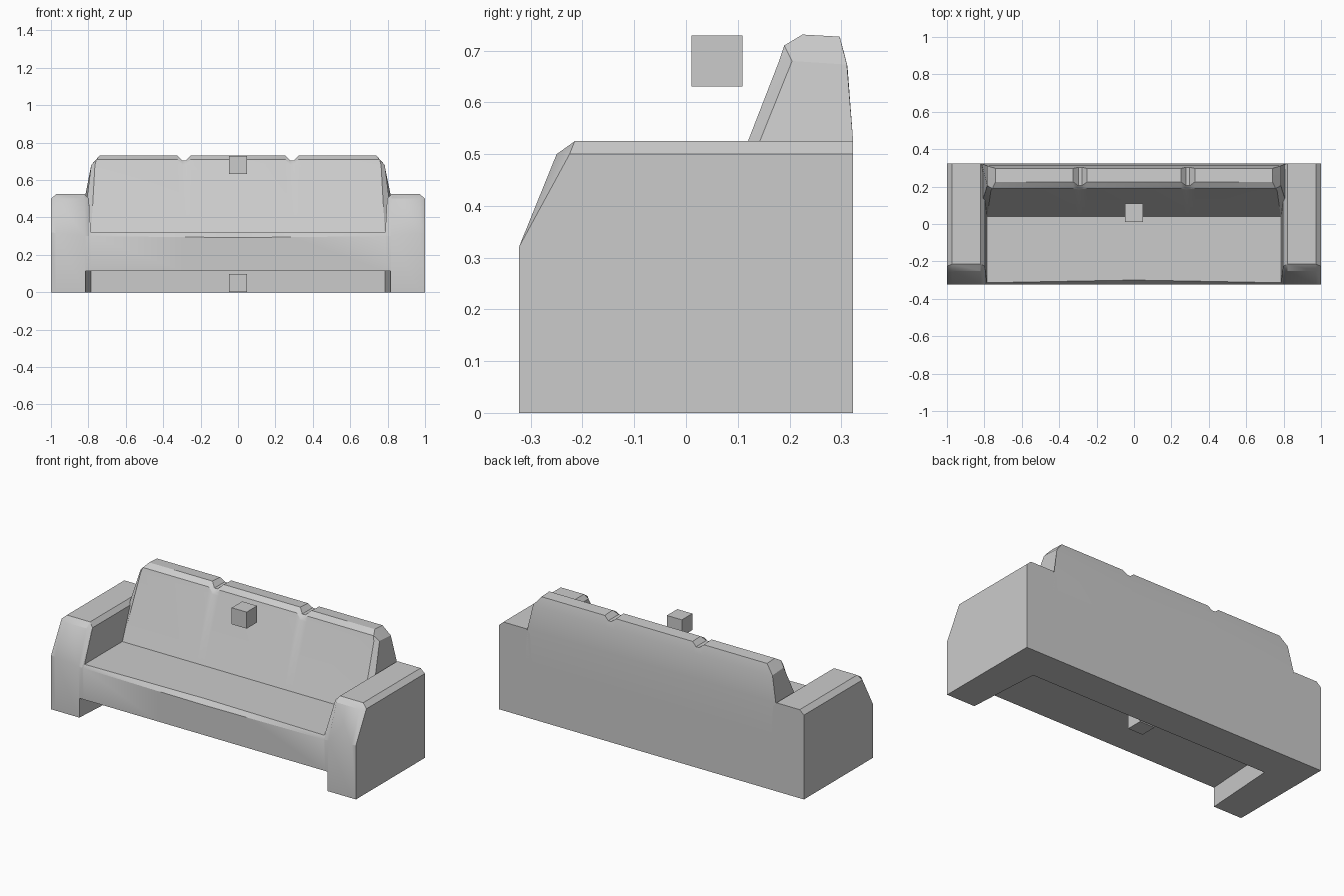
import bpy, bmesh, math

if "Cube" in bpy.data.objects:
    bpy.data.objects.remove(bpy.data.objects["Cube"])


def loft(name, loops):
    """Skin a row of equal-length closed point loops and cap both ends."""
    bm = bmesh.new()
    rows = [[bm.verts.new(p) for p in loop] for loop in loops]
    n = len(rows[0])
    for a, b in zip(rows, rows[1:]):
        for i in range(n):
            j = (i + 1) % n
            bm.faces.new((a[i], a[j], b[j], b[i]))
    bm.faces.new(rows[0])
    bm.faces.new(rows[-1])
    bmesh.ops.remove_doubles(bm, verts=bm.verts, dist=0.0005)
    bmesh.ops.dissolve_degenerate(bm, edges=bm.edges, dist=0.0005)
    bmesh.ops.recalc_face_normals(bm, faces=bm.faces)
    me = bpy.data.meshes.new(name)
    bm.to_mesh(me)
    bm.free()
    ob = bpy.data.objects.new(name, me)
    bpy.context.collection.objects.link(ob)
    return ob


def mirrored(loops):
    """Loops listed from the right end to the middle, plus their mirror images."""
    return loops + [[(-x, y, z) for x, y, z in lp] for lp in reversed(loops)]


def activate(ob):
    bpy.ops.object.select_all(action='DESELECT')
    ob.select_set(True)
    bpy.context.view_layer.objects.active = ob


def body_loop(x, lip_z, f2, f3, top_z):
    prof = [(-.323, 0), (-.323, lip_z), f2, f3, (.323, top_z), (.323, 0)]
    return [(x, y, z) for y, z in prof]


# Body: chamfered arms and the seat between them, one skin along x
edge, fold, crest = (-.225, .5), (-.25, .5), (-.215, .525)
body = loft("sofa_body", mirrored([
    body_loop(1.0, .32, edge, edge, .5),
    body_loop(.972, .317, fold, crest, .525),
    body_loop(.82, .302, fold, crest, .525),
    body_loop(.797, .30, edge, edge, .5),
    body_loop(.787, .30, (-.314, .32), (.323, .32), .32),
    body_loop(.30, .295, (-.305, .32), (.323, .32), .32),
    body_loop(.02, .293, (-.30, .32), (.323, .32), .32),
]))

# Open recess under the seat, slightly wider at the front
def recess_loop(x, y):
    return [(-x, y, -.1), (x, y, -.1), (x, y, .115), (-x, y, .115)]


cutter = loft("recess_cutter", [recess_loop(.82, -.4), recess_loop(.815, -.323),
                                recess_loop(.787, .12)])
cutter.hide_render = True
mod = body.modifiers.new("recess", 'BOOLEAN')
mod.operation = 'DIFFERENCE'
mod.solver = 'EXACT'
mod.object = cutter
activate(body)
bpy.ops.object.modifier_apply(modifier=mod.name)
bpy.data.objects.remove(cutter, do_unlink=True)

# Backrest: cushion profile, grooved profile and a bevelled end
cushion = [(.04, .32), (.18, .68), (.19, .71), (.225, .731), (.297, .727),
           (.312, .67), (.323, .525), (.323, .32)]
groove = [(.04, .32), (.18, .68), (.187, .688), (.205, .705), (.303, .705),
          (.312, .67), (.323, .525), (.323, .32)]
shoulder_x = [.785, .765, .757, .74, .74, .765, .79, .80]
tip, rear = (.785, .205, .68), (.785, .311, .673)
end = [(.83, .06, .32), tip, tip, tip, rear, rear, (.815, .323, .525), (.83, .323, .32)]


def at(x, prof):
    return [(x, y, z) for y, z in prof]


backrest = loft("backrest", mirrored([
    end,
    [(x, y, z) for x, (y, z) in zip(shoulder_x, cushion)],
    at(.325, cushion), at(.298, groove), at(.278, groove), at(.252, cushion),
]))

for ob in (body, backrest):
    activate(ob)
    bpy.ops.object.shade_smooth_by_angle(angle=math.radians(30))

# Two small cubes: one hovering before the backrest, one under the seat
for name, z in (("upper_cube", .68), ("lower_cube", .05)):
    bpy.ops.mesh.primitive_cube_add(size=.098, location=(0, .06, z))
    bpy.context.object.name = name
